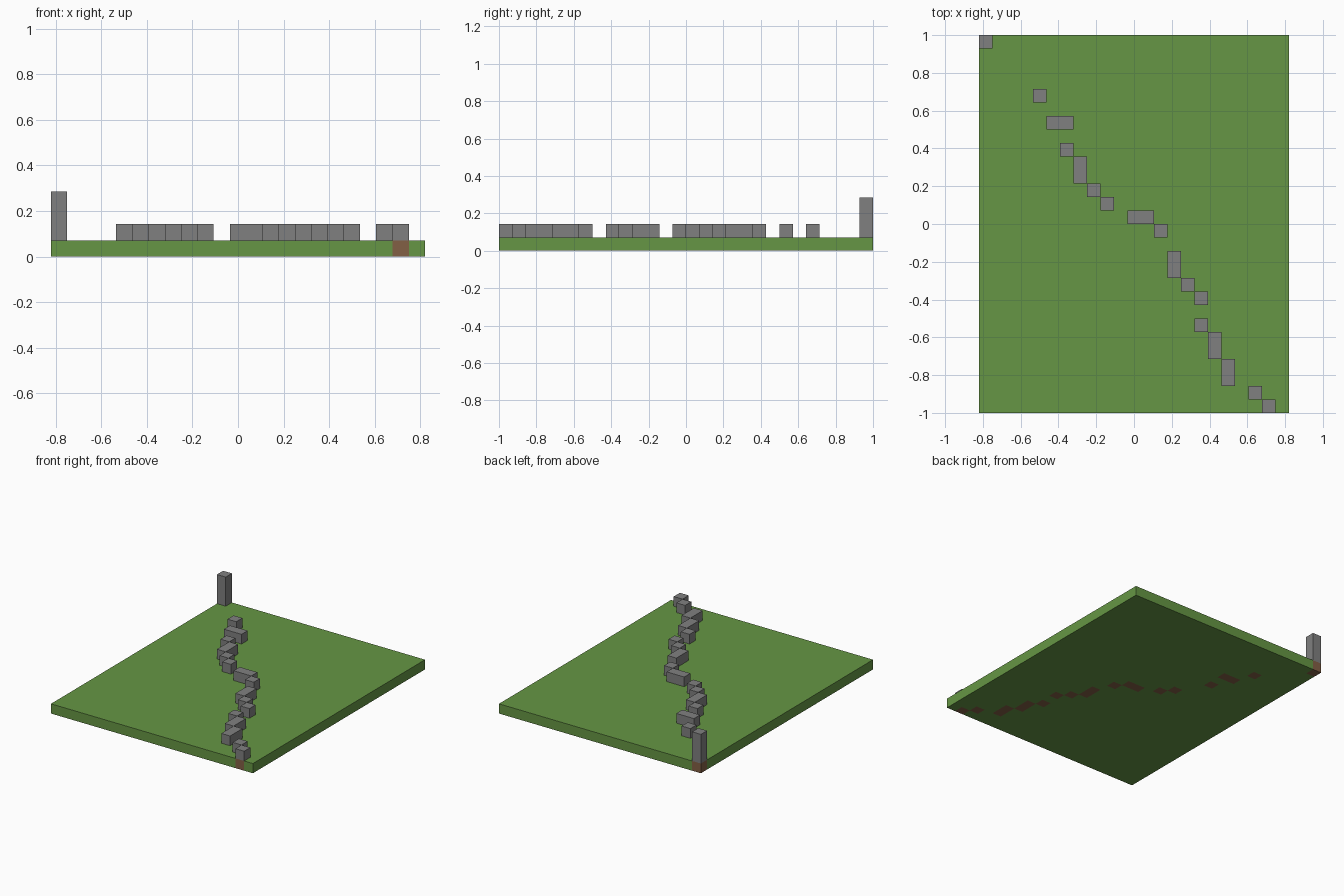
import bpy, bmesh
from mathutils import Matrix, Vector

cube = bpy.data.objects.get("Cube")
if cube:
    bpy.data.objects.remove(cube)

COLS, ROWS = 23, 28
U = 2 / ROWS  # side of one block


def material(name, rgb):
    m = bpy.data.materials.new(name)
    m.use_nodes = True
    m.diffuse_color = (*rgb, 1)
    m.node_tree.nodes["Principled BSDF"].inputs["Base Color"].default_value = (*rgb, 1)
    return m


grass = material("grass green", (0.133, 0.305, 0.058))
dirt = material("dirt brown", (0.225, 0.117, 0.06))
stone = material("stone grey", (0.216, 0.216, 0.216))


def finish(bm, name, mats):
    mesh = bpy.data.meshes.new(name)
    bm.to_mesh(mesh)
    bm.free()
    for m in mats:
        mesh.materials.append(m)
    obj = bpy.data.objects.new(name, mesh)
    bpy.context.collection.objects.link(obj)
    return obj


def block(name, col, row, wide=1, deep=1, high=1):
    """Stone block standing on the ground, open where it meets the grass."""
    size = Vector((wide, deep, high)) * U
    corner = Vector((col - COLS / 2, row - ROWS / 2, 1)) * U
    bm = bmesh.new()
    bmesh.ops.create_cube(bm, size=1, matrix=Matrix.Translation(corner + size / 2)
                          @ Matrix.Diagonal((*size, 1)))
    bm.normal_update()
    under = [f for f in bm.faces if f.normal.z < -0.5]
    bmesh.ops.delete(bm, geom=under, context='FACES_ONLY')
    return finish(bm, name, [stone])


# Stepping stones: column, row, width, depth
path = [(4, 23, 1, 1), (5, 21, 2, 1), (6, 19, 1, 1), (7, 17, 1, 2), (8, 16, 1, 1),
        (9, 15, 1, 1), (11, 14, 2, 1), (13, 13, 1, 1), (14, 10, 1, 2), (15, 9, 1, 1),
        (16, 8, 1, 1), (16, 6, 1, 1), (17, 4, 1, 2), (18, 2, 1, 2), (20, 1, 1, 1),
        (21, 0, 1, 1)]
grassy = (7, 17, 1, 2)  # the one stone with grass beneath it
dirt_cells = {(0, ROWS - 1)}
for n, spot in enumerate(path):
    block(f"path_stone_{n + 1}", *spot)
    if spot != grassy:
        c, r, w, d = spot
        dirt_cells |= {(c + i, r + j) for i in range(w) for j in range(d)}

# Tall pillar at the back corner
block("corner_pillar", 0, ROWS - 1, high=3)

# Ground slab, one face per block, with dirt below the stones
bm = bmesh.new()
bmesh.ops.create_grid(bm, x_segments=COLS, y_segments=ROWS, size=0.5,
                      matrix=Matrix.Diagonal((COLS * U, ROWS * U, 1, 1)))
bottom = bm.faces[:]
top = bmesh.ops.extrude_face_region(bm, geom=bottom, use_keep_orig=True)["geom"]
bmesh.ops.translate(bm, vec=(0, 0, U), verts=[e for e in top if isinstance(e, bmesh.types.BMVert)])
bmesh.ops.recalc_face_normals(bm, faces=bm.faces[:])
bm.normal_update()
for f in bm.faces:
    inside = (f.calc_center_median() - f.normal * U / 2) / U
    cell = (int(inside.x + COLS / 2), int(inside.y + ROWS / 2))
    f.material_index = int(cell in dirt_cells)
finish(bm, "ground", [grass, dirt])
